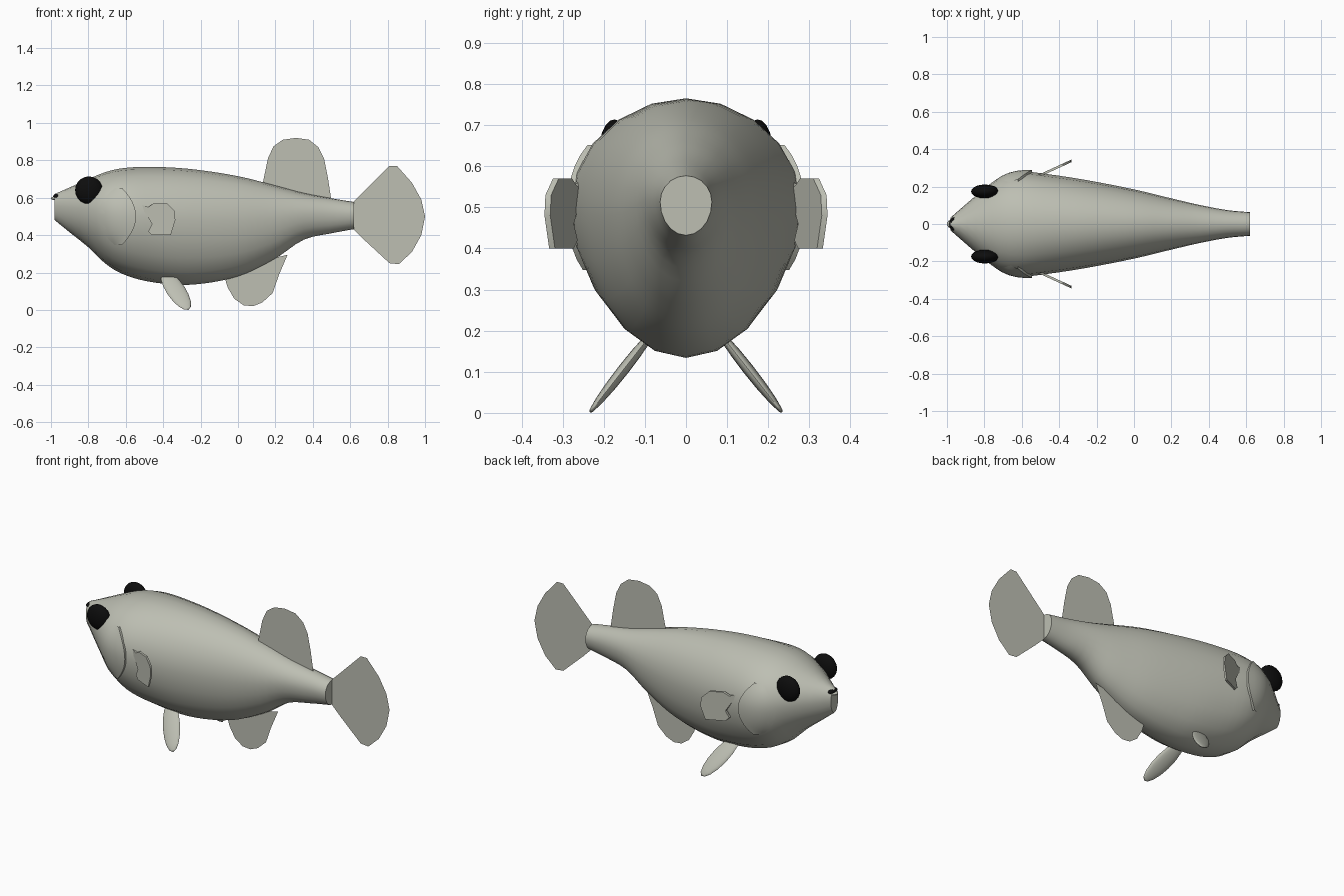
import bpy, bmesh, math
from mathutils import Vector, Matrix

cube = bpy.data.objects.get("Cube")
if cube:
    bpy.data.objects.remove(cube)


def material(name, rgb):
    m = bpy.data.materials.new(name)
    m.use_nodes = True
    m.diffuse_color = (*rgb, 1)
    m.node_tree.nodes["Principled BSDF"].inputs["Base Color"].default_value = (*rgb, 1)
    return m


SKIN = material("pale grey skin", (0.51, 0.52, 0.45))
BLACK = material("glossy black", (0.004, 0.004, 0.004))


def make(name, bm, mat, angle=40):
    mesh = bpy.data.meshes.new(name)
    bm.to_mesh(mesh)
    bm.free()
    mesh.materials.append(mat)
    ob = bpy.data.objects.new(name, mesh)
    bpy.context.collection.objects.link(ob)
    bpy.ops.object.select_all(action='DESELECT')
    ob.select_set(True)
    bpy.context.view_layer.objects.active = ob
    bpy.ops.object.shade_smooth_by_angle(angle=math.radians(angle))
    return ob


# Body stations: x, top, bottom, half width
STATIONS = [
    (-0.98, 0.62, 0.48, 0.035), (-0.9, 0.655, 0.415, 0.105), (-0.8, 0.70, 0.335, 0.19),
    (-0.7, 0.74, 0.24, 0.26), (-0.6, 0.76, 0.185, 0.28), (-0.45, 0.765, 0.147, 0.265),
    (-0.25, 0.753, 0.135, 0.234), (0, 0.715, 0.18, 0.185), (0.2, 0.665, 0.275, 0.137),
    (0.35, 0.625, 0.375, 0.102), (0.5, 0.597, 0.41, 0.074), (0.62, 0.577, 0.432, 0.063)]


def section(x):
    """Top, bottom and half width of the body at x, smoothly interpolated."""
    s = STATIONS
    i = max(k for k in range(len(s) - 1) if s[k][0] <= x or k == 0)
    a, b = s[i], s[i + 1]
    p, n = s[max(i - 1, 0)], s[min(i + 2, len(s) - 1)]
    d = b[0] - a[0]
    t = (x - a[0]) / d
    out = []
    for k in (1, 2, 3):
        ma = (b[k] - p[k]) / (b[0] - p[0]) * d
        mb = (n[k] - a[k]) / (n[0] - a[0]) * d
        out.append((2*t**3 - 3*t**2 + 1)*a[k] + (t**3 - 2*t**2 + t)*ma
                   + (3*t**2 - 2*t**3)*b[k] + (t**3 - t**2)*mb)
    top, bottom, width = out
    centre = (top + bottom) / 2 + 0.06 * (top - bottom)
    return top - centre, centre - bottom, width, centre


def surface_y(x, z):
    up, down, width, centre = section(x)
    u = (z - centre) / (up if z > centre else down)
    return width * math.sqrt(max(0, 1 - u * u))


# Body: lofted rings with flat ends
SIDES, RINGS = 20, 36
bm = bmesh.new()
rings = []
for r in range(RINGS + 1):
    x = -0.98 + 1.6 * r / RINGS
    up, down, width, centre = section(x)
    ring = []
    for k in range(SIDES):
        a = math.tau * k / SIDES
        s = math.sin(a)
        ring.append(bm.verts.new((x, width * math.cos(a), centre + s * (up if s > 0 else down))))
    rings.append(ring)
for a, b in zip(rings, rings[1:]):
    for k in range(SIDES):
        j = (k + 1) % SIDES
        bm.faces.new((a[k], a[j], b[j], b[k]))
bm.faces.new(rings[0])
bm.faces.new(rings[-1])
bmesh.ops.recalc_face_normals(bm, faces=bm.faces)
make("body", bm, SKIN)


# Thin centre-line fins
def flat_fin(name, outline):
    bm = bmesh.new()
    f = bm.faces.new([bm.verts.new((x, 0, z)) for x, z in outline])
    f.normal_update()
    if f.normal.y > 0:
        f.normal_flip()
    bmesh.ops.triangulate(bm, faces=bm.faces)
    make(name, bm, SKIN)


flat_fin("dorsal_fin", [(0.13, 0.6), (0.135, 0.69), (0.16, 0.81), (0.19, 0.875), (0.24, 0.91),
                        (0.31, 0.92), (0.38, 0.91), (0.43, 0.87), (0.46, 0.81), (0.48, 0.71),
                        (0.5, 0.58)])
flat_fin("tail_fin", [(0.61, 0.57), (0.68, 0.64), (0.81, 0.77), (0.85, 0.77), (0.93, 0.68),
                      (0.98, 0.59), (1, 0.5), (0.98, 0.4), (0.93, 0.31), (0.86, 0.245),
                      (0.81, 0.25), (0.68, 0.37), (0.61, 0.44)])
flat_fin("anal_fin", [(-0.08, 0.2), (-0.055, 0.12), (-0.02, 0.06), (0.03, 0.025), (0.08, 0.02),
                      (0.13, 0.04), (0.185, 0.09), (0.22, 0.19), (0.265, 0.295), (0.16, 0.27),
                      (0.1, 0.3)])


# Rounded parts
def ellipsoid(name, centre, radii, mat, rot=Matrix(), seg=20):
    bm = bmesh.new()
    m = Matrix.Translation(centre) @ rot @ Matrix.Diagonal((*radii, 1))
    bmesh.ops.create_uvsphere(bm, u_segments=seg, v_segments=seg // 2, radius=1, matrix=m)
    make(name, bm, mat, 60)


ellipsoid("mouth", (-0.966, 0, 0.607), (0.022, 0.036, 0.015), BLACK)
ellipsoid("lower_lip", (-0.965, 0, 0.597), (0.035, 0.026, 0.012), SKIN)

PECTORAL = [(-0.54, 0.57), (-0.48, 0.55), (-0.45, 0.57), (-0.38, 0.57), (-0.34, 0.53),
            (-0.335, 0.48), (-0.36, 0.4), (-0.46, 0.4), (-0.48, 0.42), (-0.46, 0.46),
            (-0.49, 0.51)]

for side, s in (("left", 1), ("right", -1)):
    ellipsoid(side + "_eye", (-0.797, s * 0.174, 0.64), (0.074, 0.037, 0.074), BLACK)

    # Pelvic fin: flattened paddle splayed outwards
    root, tip = Vector((-0.40, s * 0.07, 0.21)), Vector((-0.265, s * 0.234, 0.001))
    axis = (tip - root).normalized()
    across = (Vector((1, 0, 0)) - axis * axis.x).normalized()
    rot = Matrix((across, axis.cross(across), axis)).transposed().to_4x4()
    ellipsoid(side + "_pelvic_fin", (root + tip) / 2,
              (0.052, 0.014, (tip - root).length / 2), SKIN, rot, 16)

    # Pectoral fin: angled plate with thickness
    bm = bmesh.new()
    front = [bm.verts.new((x, s * (0.25 + 0.46 * (x + 0.54)), z)) for x, z in PECTORAL]
    face = bm.faces.new(front)
    new = bmesh.ops.extrude_face_region(bm, geom=[face])["geom"]
    for v in new:
        if isinstance(v, bmesh.types.BMVert):
            v.co.y -= s * 0.014
    if face not in new and not face.is_valid:
        bm.faces.new(front)
    bmesh.ops.recalc_face_normals(bm, faces=bm.faces)
    make(side + "_pectoral_fin", bm, SKIN)

    # Gill cover: patch lifting off the body towards a curved rear edge
    bm = bmesh.new()
    rows = []
    for i in range(13):
        t = i / 6 - 1
        z = 0.5 + 0.152 * t
        x0, x1 = -0.75 + 0.09 * t * t, -0.545 - 0.075 * t * t
        row = []
        for k in range(6):
            x = x0 + (x1 - x0) * k / 5
            row.append(bm.verts.new((x, s * (surface_y(x, z) - 0.002 + 0.013 * k / 5), z)))
        row.append(bm.verts.new((x1, s * (surface_y(x1, z) - 0.02), z)))
        rows.append(row)
    for a, b in zip(rows, rows[1:]):
        for k in range(6):
            quad = (a[k], a[k + 1], b[k + 1], b[k])
            bm.faces.new(quad if s < 0 else quad[::-1])
    make(side + "_gill_cover", bm, SKIN)
